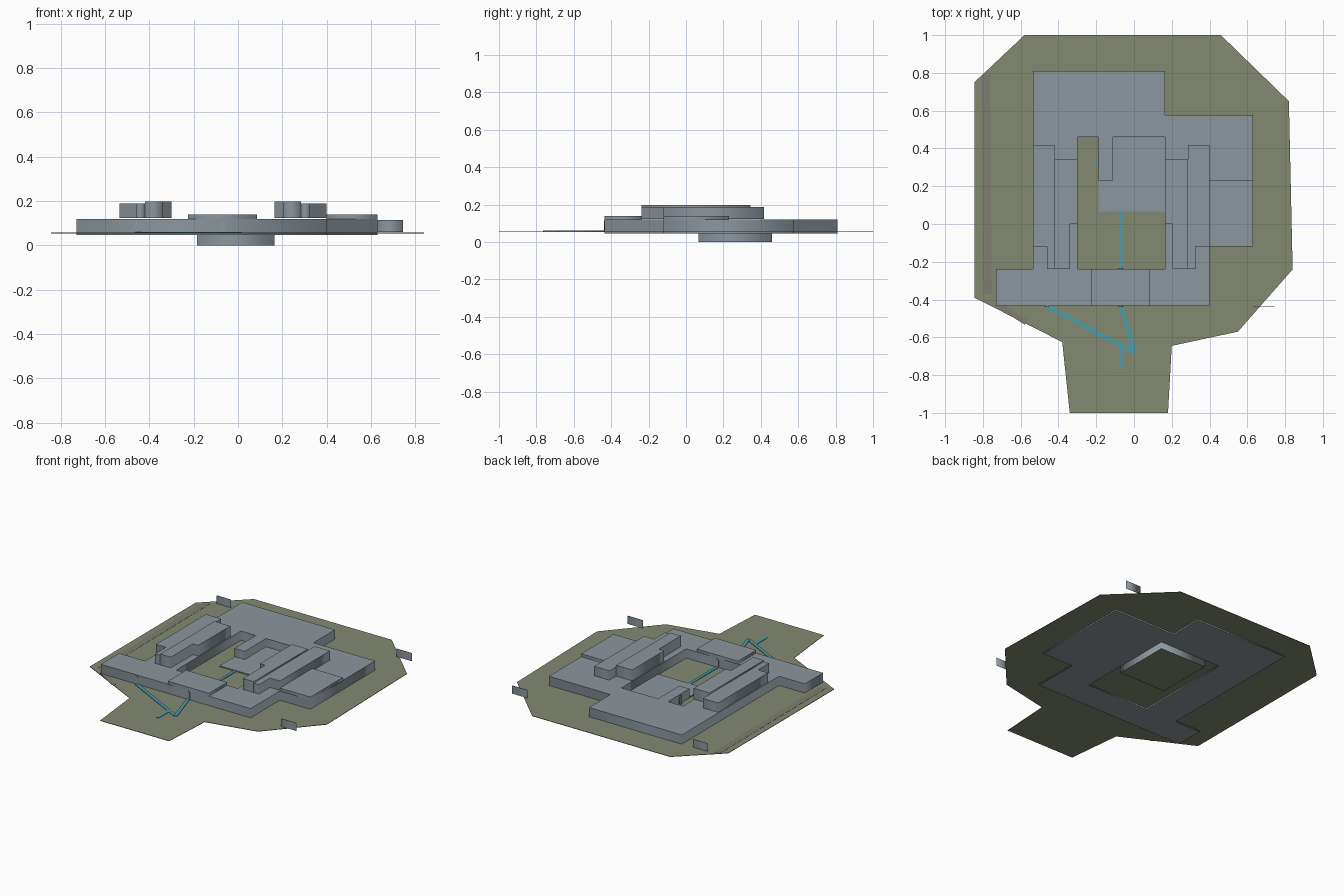
import bpy, bmesh, math
from mathutils import Vector

if "Cube" in bpy.data.objects:
    bpy.data.objects.remove(bpy.data.objects["Cube"])


def material(name, rgb):
    m = bpy.data.materials.new(name)
    m.diffuse_color = (*rgb, 1)
    m.use_nodes = True
    m.node_tree.nodes["Principled BSDF"].inputs["Base Color"].default_value = m.diffuse_color
    return m


GREEN = material("grass green", (0.225, 0.255, 0.165))
GREY = material("stone grey", (0.265, 0.31, 0.345))
TEAL = material("path teal", (0.07, 0.34, 0.43))
BROWN = material("bank brown", (0.21, 0.205, 0.165))

GROUND = 0.057
ROOF = 0.12
AXIS = -0.0675          # symmetry line of the building


def prism(name, outlines, z0, z1, mat):
    """Extruded flat outline; further outlines become holes."""
    cu = bpy.data.curves.new(name, 'CURVE')
    cu.dimensions = '2D'
    cu.fill_mode = 'BOTH'
    cu.extrude = (z1 - z0) / 2
    for pts in outlines:
        s = cu.splines.new('POLY')
        s.points.add(len(pts) - 1)
        for p, (x, y) in zip(s.points, pts):
            p.co = (x, y, 0, 1)
        s.use_cyclic_u = True
    ob = bpy.data.objects.new(name, cu)
    bpy.context.collection.objects.link(ob)
    ob.location.z = (z0 + z1) / 2
    bpy.ops.object.select_all(action='DESELECT')
    bpy.context.view_layer.objects.active = ob
    ob.select_set(True)
    bpy.ops.object.convert(target='MESH')
    ob = bpy.context.view_layer.objects.active
    ob.data.materials.clear()
    ob.data.materials.append(mat)
    bm = bmesh.new()
    bm.from_mesh(ob.data)
    bmesh.ops.remove_doubles(bm, verts=bm.verts, dist=1e-5)
    bmesh.ops.recalc_face_normals(bm, faces=bm.faces)
    bm.to_mesh(ob.data)
    bm.free()
    return ob


def rect(x0, x1, y0, y1):
    return [(x0, y0), (x1, y0), (x1, y1), (x0, y1)]


def box(name, x0, x1, y0, y1, z0, z1, mat):
    return prism(name, [rect(x0, x1, y0, y1)], z0, z1, mat)


def strip(name, a, b, width, mat, z0=GROUND - 0.001, z1=GROUND + 0.004):
    """Flat band on the ground between two points."""
    a, b = Vector(a), Vector(b)
    d = (b - a).normalized() * width / 2
    n = Vector((-d.y, d.x))
    return prism(name, [[tuple(a + n), tuple(a - n), tuple(b - n), tuple(b + n)]], z0, z1, mat)


# Ground sheet with the approach at the front
prism("ground", [[(-0.58, 1), (0.46, 1), (0.82, 0.65), (0.84, -0.24), (0.55, -0.57),
                  (0.2, -0.645), (0.18, -1), (-0.34, -1), (-0.38, -0.625),
                  (-0.845, -0.39), (-0.845, 0.75)]], GROUND - 0.003, GROUND, GREEN)

# Bank along the left side
strip("bank_side", (-0.775, -0.37), (-0.785, 0.79), 0.045, BROWN, GROUND - 0.001, GROUND + 0.001)
strip("bank_corner", (-0.73, -0.42), (-0.57, -0.52), 0.03, BROWN, GROUND - 0.001, GROUND + 0.001)

# Main storey around the courtyard
prism("main_storey", [
    [(-0.73, -0.435), (0.4, -0.435), (0.4, -0.12), (0.63, -0.12), (0.63, 0.578), (0.165, 0.578),
     (0.165, 0.81), (-0.535, 0.81), (-0.535, -0.238), (-0.73, -0.238)],
    [(-0.3, -0.238), (0.165, -0.238), (0.165, 0.46), (-0.11, 0.46), (-0.11, 0.23),
     (-0.187, 0.23), (-0.187, 0.46), (-0.3, 0.46)]], 0.046, ROOF, GREY)

# Raised front and right blocks
box("gatehouse_roof", -0.225, 0.085, -0.435, -0.238, ROOF - 0.002, 0.14, GREY)
box("right_wing_roof", 0.4, 0.63, -0.12, 0.23, ROOF - 0.002, 0.14, GREY)

# Sunken hall in the courtyard, with an earth underside
hall = box("sunken_hall", -0.186, 0.164, 0.067, 0.459, 0.0, 0.064, GREY)
hall.data.materials.append(GREEN)
for f in hall.data.polygons:
    if f.normal.z < -0.5:
        f.material_index = 1

# Upper storeys, mirrored about the building axis
OUTER = [(-0.535, -0.12), (-0.46, -0.12), (-0.46, -0.238), (-0.42, -0.238),
         (-0.42, 0.418), (-0.535, 0.418)]
INNER = [(-0.42, -0.238), (-0.34, -0.238), (-0.34, 0.0), (-0.3, 0.0),
         (-0.3, 0.345), (-0.42, 0.345)]
for side, flip in (("left", False), ("right", True)):
    for part, pts, top in (("outer", OUTER, 0.188), ("inner", INNER, 0.198)):
        if flip:
            pts = [(2 * AXIS - x, y) for x, y in pts]
        prism(f"{side}_upper_{part}", [pts], 0.124, top, GREY)

# Free-standing corner panels
for i, (x0, x1, y) in enumerate([(-0.73, -0.62, 0.81), (0.63, 0.745, 0.81), (0.63, 0.745, -0.435)]):
    box(f"corner_panel_{i}", x0, x1, y - 0.001, y + 0.001, 0.06, 0.115, GREY)

# Round-topped doors
def door(name, x, y, turn):
    r, h = 0.011, 0.044
    arch = [(-r, 0), (r, 0)] + [(r * math.cos(a), h + r * math.sin(a))
                                for a in [math.pi * k / 6 for k in range(7)]]
    ob = prism(name, [arch], -0.003, 0.003, GREY)
    ob.rotation_euler = (math.pi / 2, 0, turn)
    ob.location = (x, y, 0.06)


door("front_door_left", -0.46, -0.436, 0)
door("front_door_middle", -0.07, -0.436, 0)
door("courtyard_door", -0.07, -0.237, 0)
door("annex_door", -0.188, 0.33, math.pi / 2)

# Teal paths
strip("courtyard_path", (-0.07, -0.238), (-0.07, 0.067), 0.02, TEAL)
strip("path_left", (-0.46, -0.437), (0.005, -0.68), 0.022, TEAL)
strip("path_middle", (-0.07, -0.437), (0.005, -0.68), 0.022, TEAL, GROUND - 0.001, GROUND + 0.0045)
strip("path_entry", (-0.07, -0.765), (-0.07, -0.645), 0.018, TEAL, GROUND - 0.001, GROUND + 0.0035)
strip("annex_step", (-0.2, 0.33), (-0.186, 0.33), 0.016, TEAL)
